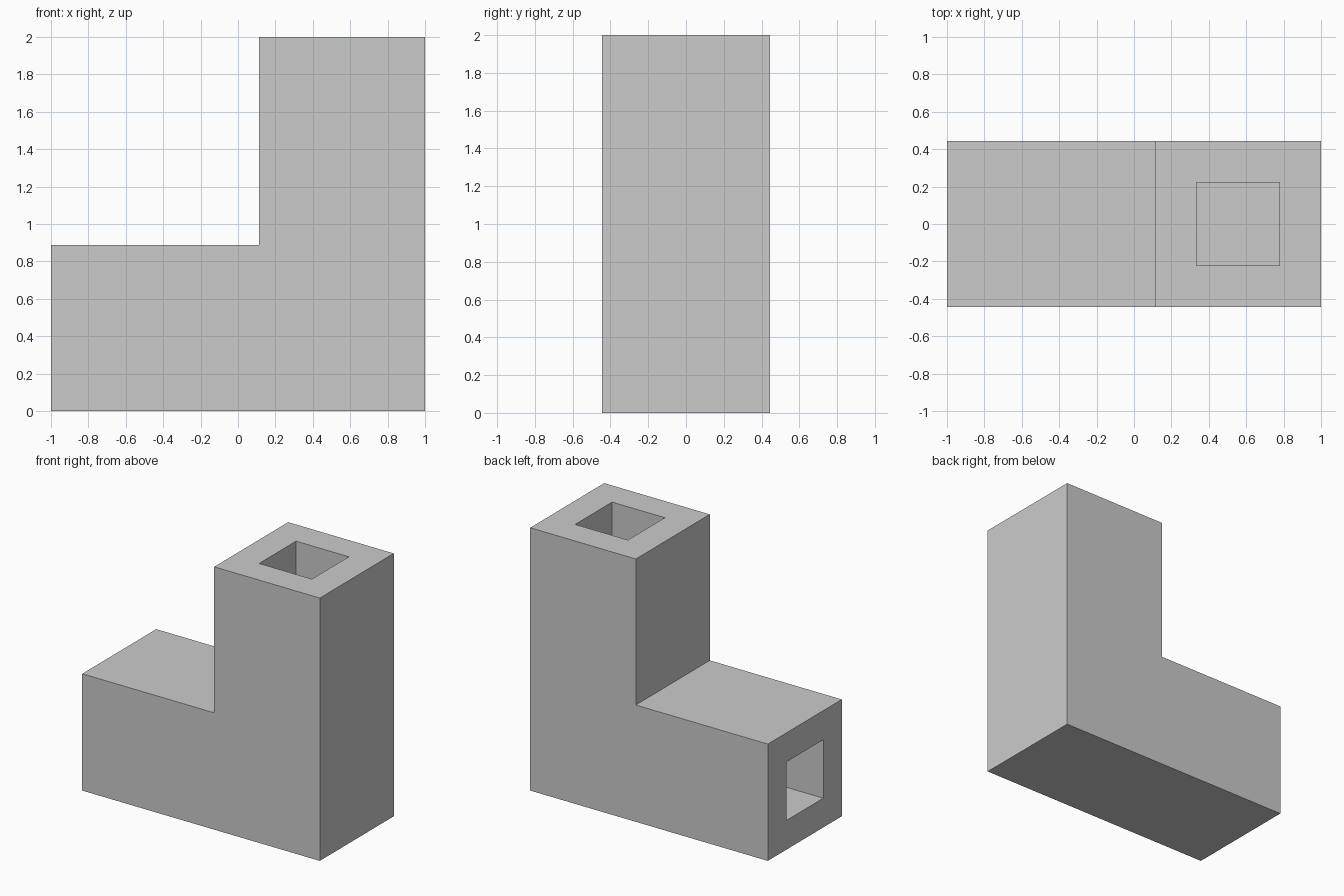
import bpy, bmesh

if "Cube" in bpy.data.objects:
    bpy.data.objects.remove(bpy.data.objects["Cube"])

U = 2 / 9                      # design unit
AXIS_X, AXIS_Z = 2.5 * U, 2 * U  # centre lines of the upright and level arms


def add_rings(bm, half):
    """Square sections at the left mouth, mitred elbow and top mouth."""
    square = [(-half, -half), (half, -half), (half, half), (-half, half)]
    places = [lambda u: (-1, AXIS_Z + u),
              lambda u: (AXIS_X - u, AXIS_Z + u),
              lambda u: (AXIS_X - u, 2)]
    rings = []
    for place in places:
        ring = []
        for u, y in square:
            x, z = place(u)
            ring.append(bm.verts.new((x, y, z)))
        rings.append(ring)
    return rings


def bridge(bm, a, b):
    for i in range(4):
        j = (i + 1) % 4
        bm.faces.new((a[i], a[j], b[j], b[i]))


bm = bmesh.new()
outer = add_rings(bm, 2 * U)
inner = add_rings(bm, U)

# Outer skin and inner channel
for rings in (outer, inner):
    bridge(bm, rings[0], rings[1])
    bridge(bm, rings[1], rings[2])

# Rims around the two openings
bridge(bm, outer[0], inner[0])
bridge(bm, outer[2], inner[2])

# Merge the flat front and back sides across the mitre
seams = [bm.edges.get((r[1][i], r[1][j])) for r in (outer, inner)
         for i, j in ((0, 1), (2, 3))]
bmesh.ops.dissolve_edges(bm, edges=seams, use_verts=False)
bmesh.ops.recalc_face_normals(bm, faces=bm.faces[:])

mesh = bpy.data.meshes.new("elbow_duct")
bm.to_mesh(mesh)
bm.free()
bpy.context.collection.objects.link(bpy.data.objects.new("elbow_duct", mesh))
